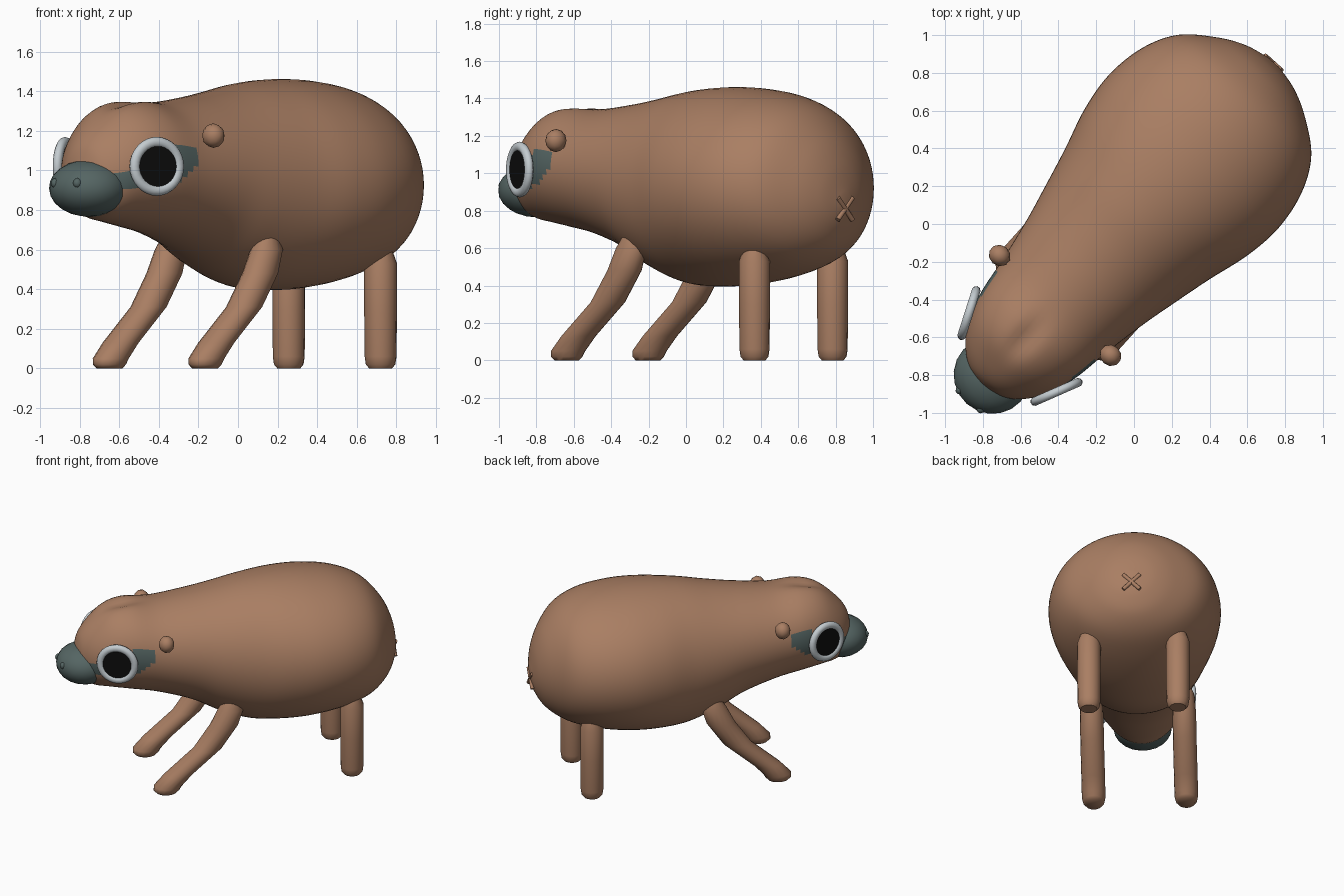
import bpy, bmesh, math
from mathutils import Matrix, Vector

cube = bpy.data.objects.get("Cube")
if cube:
    bpy.data.objects.remove(cube, do_unlink=True)

# The animal is modelled facing -y, then turned to its diagonal pose
POSE = Matrix.Rotation(math.radians(-42), 4, 'Z') @ Matrix.Translation((-0.022, 0, 0))


def material(name, red, green, blue):
    mat = bpy.data.materials.new(name)
    mat.use_nodes = True
    colour = (red, green, blue, 1)
    mat.diffuse_color = colour
    mat.node_tree.nodes["Principled BSDF"].inputs["Base Color"].default_value = colour
    return mat


BROWN = material("brown fur", 0.40, 0.21, 0.125)
TEAL = material("dark teal skin", 0.09, 0.13, 0.125)
WHITE = material("eye white", 0.55, 0.60, 0.63)
BLACK = material("pupil black", 0.004, 0.004, 0.004)


def finish(name, bm, mats, angle=50):
    """Turn a bmesh into a posed, smooth object."""
    bmesh.ops.recalc_face_normals(bm, faces=bm.faces)
    bm.transform(POSE)
    mesh = bpy.data.meshes.new(name)
    bm.to_mesh(mesh)
    bm.free()
    for mat in mats:
        mesh.materials.append(mat)
    obj = bpy.data.objects.new(name, mesh)
    bpy.context.collection.objects.link(obj)
    bpy.ops.object.select_all(action='DESELECT')
    obj.select_set(True)
    bpy.context.view_layer.objects.active = obj
    bpy.ops.object.shade_smooth_by_angle(angle=math.radians(angle))
    return obj


def loft(rings):
    """Skin a list of closed rings and cap both ends."""
    bm = bmesh.new()
    loops = [[bm.verts.new(p) for p in ring] for ring in rings]
    for a, b in zip(loops, loops[1:]):
        for i in range(len(a)):
            j = (i + 1) % len(a)
            bm.faces.new((a[i], a[j], b[j], b[i]))
    bm.faces.new(loops[0])
    bm.faces.new(loops[-1])
    return bm


def angles(count):
    return [math.tau * i / count for i in range(count)]


def smooth_path(points, steps):
    """Catmull-Rom interpolation through tuples of any length."""
    pts = [Vector(p) for p in points]
    pts = [pts[0]] + pts + [pts[-1]]
    out = []
    for a, b, c, d in zip(pts, pts[1:], pts[2:], pts[3:]):
        for i in range(steps):
            t = i / steps
            out.append(b + (c - a) * (t / 2) + (a * 2 - b * 5 + c * 4 - d) * (t * t / 2)
                       + (b * 3 - a - c * 3 + d) * (t ** 3 / 2))
    return out + [pts[-1]]


# Body and head: stations of (y, half width, top, bottom)
STATIONS = [
    (-1.17, .03, 1.02, .93), (-1.14, .13, 1.13, .83), (-1.06, .225, 1.23, .76),
    (-.94, .295, 1.325, .735), (-.8, .34, 1.36, .71), (-.6, .37, 1.345, .67),
    (-.36, .415, 1.37, .59), (-.17, .46, 1.4, .49), (.05, .515, 1.44, .41),
    (.28, .58, 1.46, .395), (.5, .605, 1.455, .41), (.72, .57, 1.42, .45),
    (.9, .475, 1.34, .51), (1.03, .31, 1.2, .6), (1.1, .17, 1.05, .71), (1.13, .04, .89, .81),
]


def body_ring(y, half, top, bottom):
    ring = []
    for a in angles(64):
        x = half * math.cos(a)
        z = (top + bottom) / 2 + (top - bottom) / 2 * math.sin(a)
        # shallow groove between the two brow bulges
        if math.sin(a) > 0:
            z -= .035 * math.exp(-(x / .06) ** 2 - ((y + .84) / .13) ** 2)
        ring.append((x, y, z))
    return ring


def in_eye_patch(c):
    if abs(c.x) < .12 or not -1.12 < c.y < -.665:
        return False
    height = .05 if c.y < -.9 else .09 - max(0, c.y + .76) * .5
    return abs(c.z - (1.05 + (c.y + .76) * .33)) < height


bm = loft([body_ring(*s) for s in smooth_path(STATIONS, 6)])
for f in bm.faces:
    f.material_index = int(in_eye_patch(f.calc_center_median()))
finish("body", bm, [BROWN, TEAL])


def blob(name, centre, radii, mat, detail=2):
    bm = bmesh.new()
    bmesh.ops.create_icosphere(bm, subdivisions=detail, radius=1)
    bm.transform(Matrix.Translation(centre) @ Matrix.Diagonal((*radii, 1)))
    return finish(name, bm, [mat])


# Snout
blob("snout", (0, -1.1, .91), (.205, .2, .145), TEAL, 3)


def leg(name, x, path, depth, width=.083):
    """Stack horizontal oval sections of (y, z, scale)."""
    rings = [[(x + width * s * math.cos(a), y + depth * s * math.sin(a), z)
              for a in angles(16)] for y, z, s in path]
    finish(name, loft(rings), [BROWN])


FRONT_PATH = [(-.585, 0, .72), (-.585, .02, .92), (-.575, .05, 1), (-.5, .13, 1),
              (-.29, .31, 1), (-.17, .48, 1), (-.12, .6, .9), (-.11, .67, .55)]
REAR_PATH = [(.754, 0, .7), (.754, .02, .9), (.754, .06, .97), (.754, .3, 1),
             (.754, .53, 1), (.754, .6, .7)]


def eye(side, s):
    facing = Vector((s * .91, -.41, 0))
    place = Matrix.Translation((s * .312, -.935, 1.02)) @ facing.to_track_quat('Z', 'Y').to_matrix().to_4x4()
    # white rim: an oval profile swept into a closed ring
    bm = bmesh.new()
    major, minor, depth = .122, .027, .024
    sections = [[bm.verts.new(((major + minor * math.cos(b)) * math.cos(a),
                               (major + minor * math.cos(b)) * math.sin(a),
                               depth * math.sin(b))) for b in angles(10)] for a in angles(32)]
    for i, ring in enumerate(sections):
        before = sections[i - 1]
        for j in range(len(ring)):
            bm.faces.new((before[j - 1], ring[j - 1], ring[j], before[j]))
    bm.transform(place)
    finish(side + "_eye_rim", bm, [WHITE])
    # pupil disc
    bm = bmesh.new()
    bmesh.ops.create_cone(bm, cap_ends=True, segments=32, radius1=.108, radius2=.108, depth=.03)
    bm.transform(place)
    finish(side + "_pupil", bm, [BLACK], 30)


for side, s in (("left", 1), ("right", -1)):
    leg(side + "_front_leg", s * .325, FRONT_PATH, .1)
    leg(side + "_rear_leg", s * .312, REAR_PATH, .083)
    eye(side, s)
    blob(side + "_ear", (s * .395, -.6, 1.175), (.06, .055, .062), BROWN)
    blob(side + "_nostril", (s * .075, -1.27, .935), (.022, .024, .026), TEAL)
    # one bar of the crossed mark on the rump
    bm = bmesh.new()
    bmesh.ops.create_cone(bm, cap_ends=True, segments=10, radius1=.014, radius2=.014, depth=.165)
    bm.transform(Matrix.Translation((0, 1.125, .81)) @ Matrix.Rotation(s * math.radians(45), 4, 'Y'))
    finish(side + "_rump_bar", bm, [BROWN])
